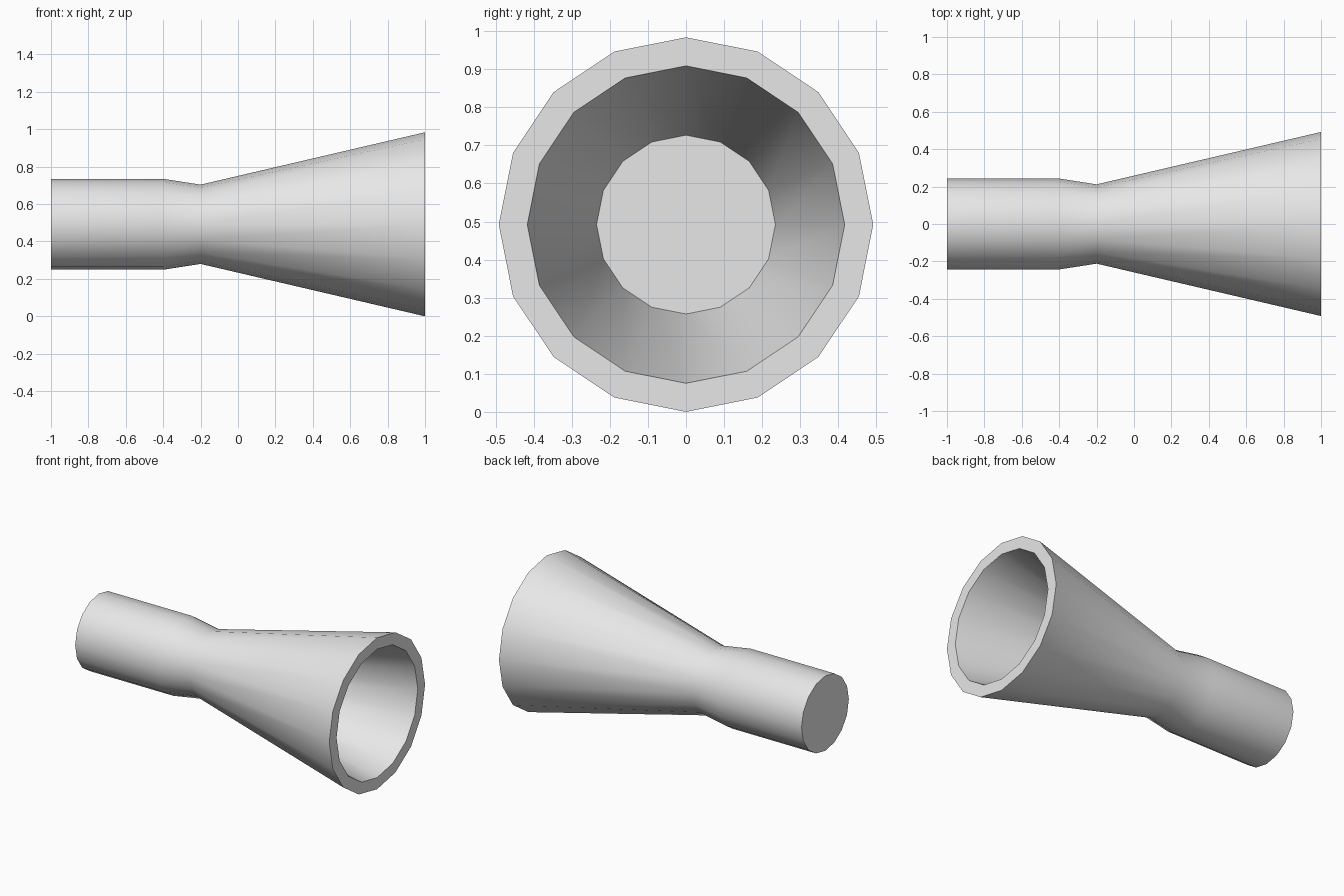
import bpy, bmesh, math

if "Cube" in bpy.data.objects:
    bpy.data.objects.remove(bpy.data.objects["Cube"])

SIDES = 16
RADIUS = 0.492

# Flat grey finish
grey = bpy.data.materials.new("light_grey")
grey.diffuse_color = (0.8, 0.8, 0.8, 1.0)
grey.use_nodes = True
grey.node_tree.nodes["Principled BSDF"].inputs["Base Color"].default_value = grey.diffuse_color

# Lengthwise profile (x, radius): handle, throat, flared horn, rim, hollow bore
profile = [(-1.0, 0.243), (-0.4, 0.243), (-0.2, 0.212), (1.0, RADIUS),
           (1.0, 0.417), (0.2, 0.235)]

bm = bmesh.new()
rings = []
for x, r in profile:
    ring = []
    for i in range(SIDES):
        a = 2 * math.pi * i / SIDES
        ring.append(bm.verts.new((x, r * math.sin(a), RADIUS + r * math.cos(a))))
    rings.append(ring)

# Skin between neighbouring rings
for a, b in zip(rings, rings[1:]):
    for i in range(SIDES):
        j = (i + 1) % SIDES
        bm.faces.new((a[i], a[j], b[j], b[i]))

# Closed handle end and bore floor
bm.faces.new(rings[0])
bm.faces.new(rings[-1])
bmesh.ops.recalc_face_normals(bm, faces=bm.faces)

mesh = bpy.data.meshes.new("flared_horn")
bm.to_mesh(mesh)
bm.free()
mesh.materials.append(grey)
horn = bpy.data.objects.new("flared_horn", mesh)
bpy.context.collection.objects.link(horn)

# Smooth sides, crisp rim and end caps
bpy.context.view_layer.objects.active = horn
horn.select_set(True)
bpy.ops.object.shade_smooth_by_angle(angle=math.radians(30))
